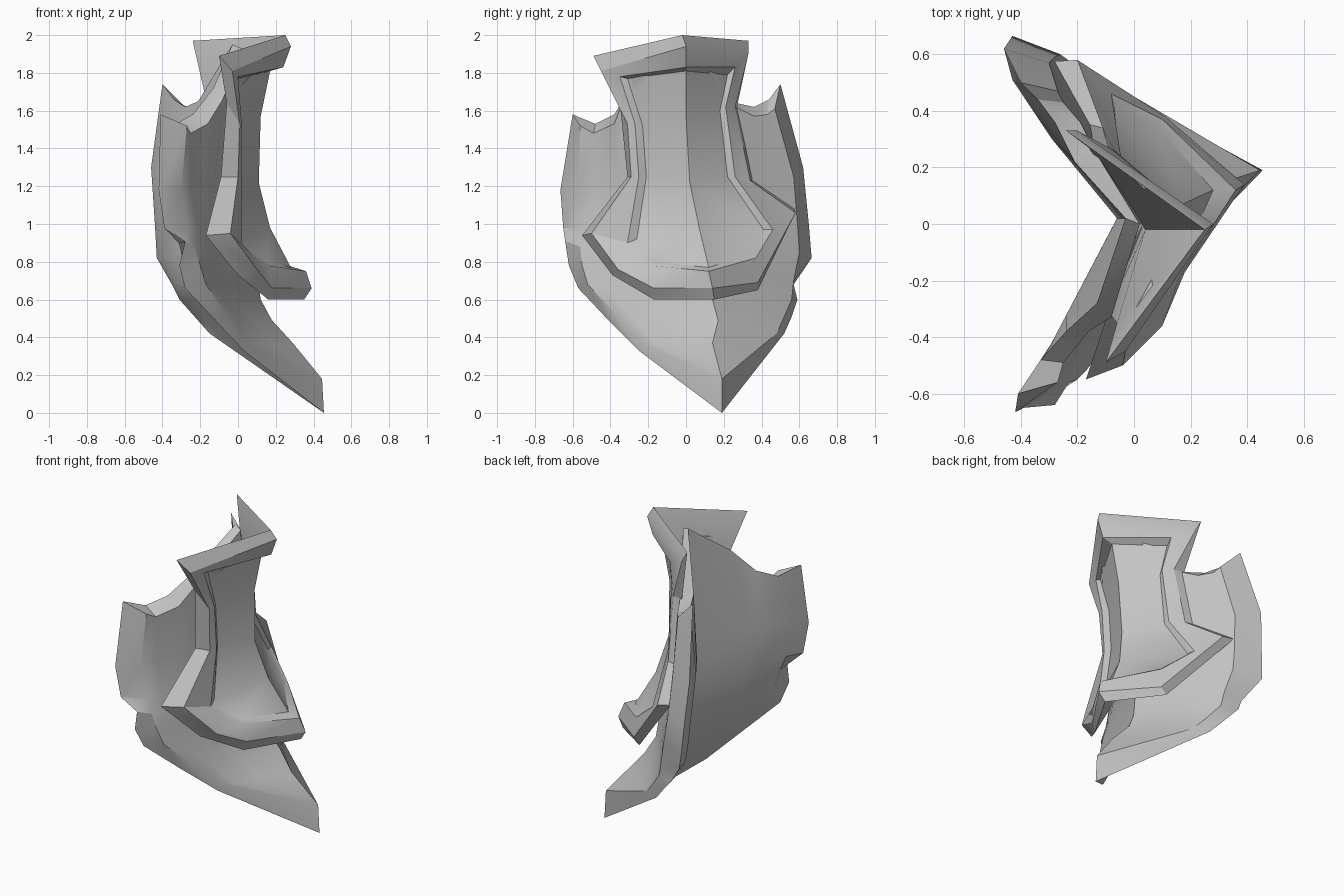
import bpy, bmesh, math
from mathutils import Vector

steel = bpy.data.materials.new("grey steel")
steel.diffuse_color = (0.55, 0.55, 0.55, 1)


def make(name, points, faces):
    """Turn points and faces into a clean, shaded object."""
    bm = bmesh.new()
    vs = [bm.verts.new(p) for p in points]
    for f in faces:
        bm.faces.new([vs[i] for i in f])
    bmesh.ops.remove_doubles(bm, verts=bm.verts[:], dist=0.0005)
    bmesh.ops.recalc_face_normals(bm, faces=bm.faces[:])
    me = bpy.data.meshes.new(name)
    bm.to_mesh(me)
    bm.free()
    ob = bpy.data.objects.new(name, me)
    bpy.context.collection.objects.link(ob)
    me.materials.append(steel)
    bpy.ops.object.select_all(action='DESELECT')
    ob.select_set(True)
    bpy.context.view_layer.objects.active = ob
    bpy.ops.object.shade_smooth_by_angle(angle=math.radians(27))
    return ob


# ---- Back plate: keel, rim and hollow side, listed from top to tip ----
keel = [(.02, 0, 1.93), (.05, .03, 1.25), (.05, .07, 1.0), (.07, .10, .88), (.10, .13, .74),
        (.12, .14, .60), (.18, .17, .49), (.29, .14, .37), (.445, .19, .18)]
hollow = [(-.03, .02, 1.95), (-.06, .02, 1.25), (-.05, .04, 1.0), (-.04, .06, .88),
          (-.02, .07, .74), (.03, .09, .60), (.09, .11, .49), (.17, .12, .37), (.455, .19, 0)]
inner_l = [(-.27, -.56, 1.52), (-.30, -.57, 1.18), (-.26, -.57, .97), (-.23, -.56, .88),
           (-.20, -.55, .78), (-.17, -.52, .68), (-.06, -.37, .52), (.05, -.21, .36),
           (.445, .19, .18)]
outer_l = [(-.41, -.60, 1.58), (-.42, -.665, 1.18), (-.39, -.65, .98), (-.28, -.64, .91),
           (-.31, -.62, .78), (-.28, -.57, .66), (-.12, -.41, .49), (.03, -.25, .33),
           (.455, .19, 0)]
inner_r = [(-.27, .47, 1.61), (-.30, .57, 1.25), (-.28, .59, 1.0), (-.26, .60, .85),
           (-.22, .57, .70), (-.20, .56, .60), (-.13, .52, .51), (-.05, .48, .42),
           (.445, .19, .18)]
outer_r = [(-.40, .50, 1.74), (-.46, .62, 1.30), (-.44, .65, 1.0), (-.43, .665, .82),
           (-.35, .57, .68), (-.31, .59, .60), (-.23, .56, .51), (-.15, .52, .42),
           (.455, .19, 0)]
# the hollow side runs smoothly past the nick in the left rim
smooth_l = list(outer_l)
smooth_l[3] = (-.36, -.63, .90)
smooth_l[4] = (-.33, -.61, .78)

# notched top edge between keel and rim: front and back points
notch = {
    "lf": [(-.08, -.33, 1.66), (-.16, -.38, 1.53), (-.25, -.49, 1.48)],
    "lb": [(-.13, -.28, 1.72), (-.24, -.38, 1.58), (-.33, -.48, 1.53)],
    "rf": [(-.14, .26, 1.62), (-.19, .36, 1.57), (-.25, .43, 1.58)],
    "rb": [(-.21, .22, 1.65), (-.28, .36, 1.62), (-.34, .44, 1.66)],
}


def between(a, b, row, key):
    if row == 0:
        return [Vector(p) for p in notch[key]]
    push = Vector((-.03, -.02, 0)) if key == "rb" and row < 6 else Vector()
    return [Vector(a).lerp(Vector(b), t) + push for t in (.5, .65, .85)]


pts, faces = [], []
ROWS = len(keel)
for r in range(ROWS):
    pts += [keel[r], *between(keel[r], inner_l[r], r, "lf"), inner_l[r], outer_l[r],
            *between(hollow[r], smooth_l[r], r, "lb")[::-1], hollow[r],
            *between(hollow[r], outer_r[r], r, "rb"), outer_r[r], inner_r[r],
            *between(keel[r], inner_r[r], r, "rf")[::-1]]
W = 18
for r in range(ROWS - 1):
    for c in range(W):
        d = (c + 1) % W
        faces.append((r * W + c, r * W + d, (r + 1) * W + d, (r + 1) * W + c))
for c in range(4):                       # top edge thickness on both wings
    faces.append((c, c + 1, 8 - c, 9 - c))
    faces.append(((W - c) % W, W - c - 1, 10 + c, 9 + c))
make("back_plate", pts, faces)

# ---- Front plate: loops run from the top ridge around to the far corner ----
outer_edge = [(.25, -.02, 2.0), (-.10, -.49, 1.89), (-.06, -.35, 1.64), (-.09, -.31, 1.25),
              (-.17, -.55, .94), (0, -.39, .73), (.16, -.17, .60), (.35, .15, .60),
              (.07, .38, .65), (-.29, .575, 1.08), (-.19, .36, 1.23), (-.16, .27, 1.62),
              (-.24, .33, 1.97)]
crest = [(.28, 0, 1.94), (-.03, -.45, 1.81), (.01, -.31, 1.53), (0, -.29, 1.25),
         (-.04, -.50, .95), (.10, -.36, .76), (.18, -.17, .66), (.39, .14, .66),
         (.11, .38, .69), (-.20, .58, 1.06), (-.11, .34, 1.23), (-.09, .26, 1.62),
         (-.20, .33, 1.90)]
opening = [(.24, 0, 1.83), (0, -.35, 1.78), (.02, -.27, 1.53), (.02, -.25, 1.25),
           (.02, -.31, .90), (.08, -.26, .83), (.16, -.19, .78), (.36, .12, .75),
           (.10, .37, .82), (-.08, .46, .97), (-.05, .26, 1.25), (-.04, .21, 1.62),
           (-.07, .26, 1.83)]
panel = [(.17, 0, 1.81), (0, -.31, 1.77), (0, -.23, 1.52), (0, -.21, 1.25),
         (.01, -.26, .92), (.07, -.23, .85), (.15, -.17, .80), (.28, .12, .77),
         (.08, .35, .84), (-.07, .41, .97), (-.05, .22, 1.25), (-.05, .18, 1.60),
         (-.07, .22, 1.79)]
panel_ridge = [(.12, 0, 1.57), (.11, .02, 1.22), (.17, .07, .98)]
back_ridge = [(.04, -.02, 1.78), (.04, .02, 1.25), (.06, .07, .95)]

N = 13
pts = outer_edge + crest + opening + panel + panel_ridge + back_ridge
faces = []
for k in range(3):                       # bevelled frame
    for i in range(N):
        j = (i + 1) % N
        faces.append((k * N + i, k * N + j, (k + 1) * N + j, (k + 1) * N + i))


def ridge_fill(o, a):
    """Fill loop o with two folded halves meeting on ridge a, a+1, a+2."""
    b, c = a + 1, a + 2
    for f in ((0, 1, 2, a), (a, 2, 3, b), (b, 3, 4, c), (c, 4, 5), (c, 5, 6), (c, 6, 7),
              (c, 7, 8), (c, 8, 9), (b, c, 9, 10), (a, b, 10, 11), (0, a, 11, 12)):
        faces.append([v + o if v < N else v for v in f])


ridge_fill(3 * N, 4 * N)                 # recessed panel
ridge_fill(0, 4 * N + 3)                 # rear side
make("front_plate", pts, faces)
